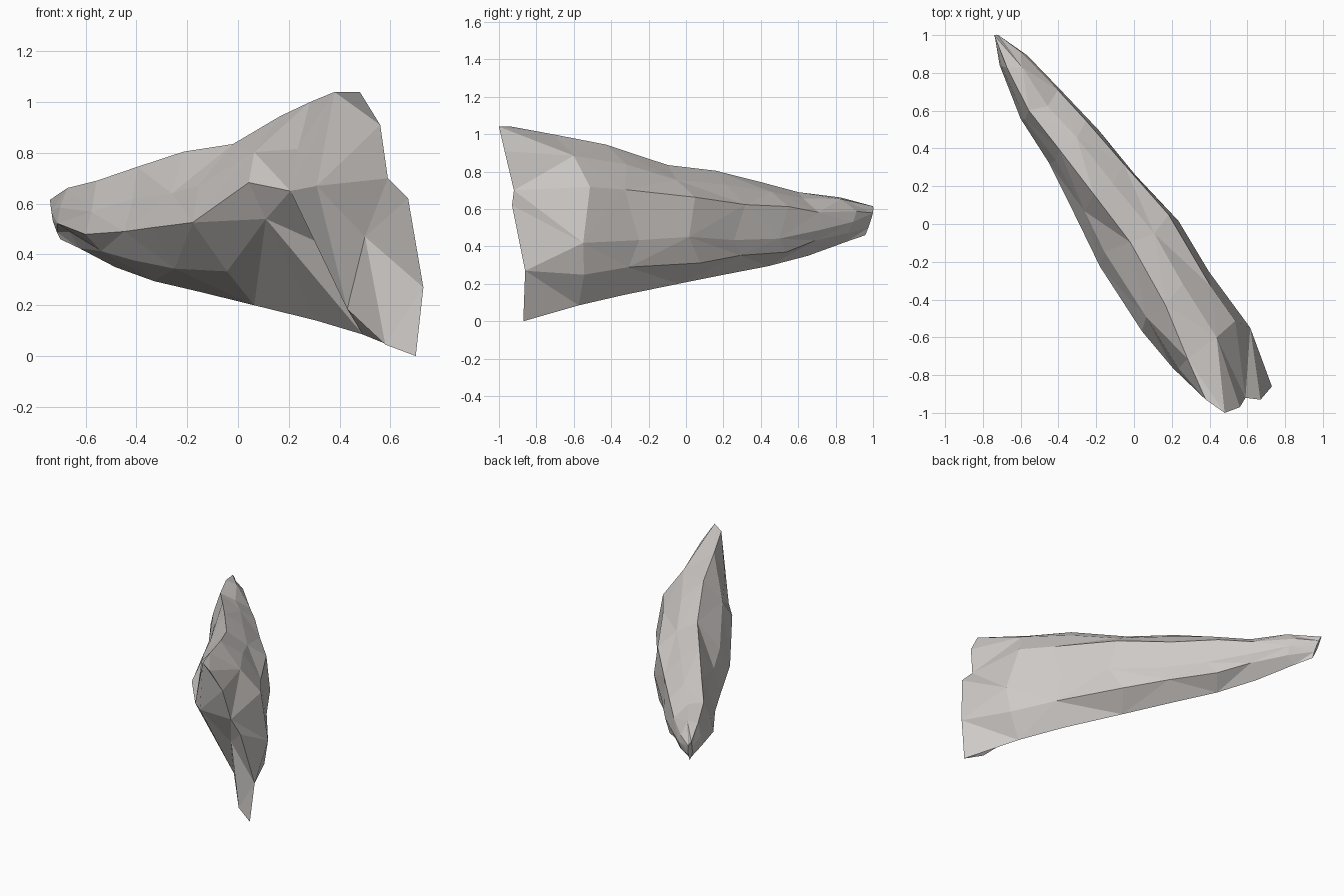
import bpy, bmesh, random
from mathutils import Vector

if "Cube" in bpy.data.objects:
    bpy.data.objects.remove(bpy.data.objects["Cube"])

random.seed(4)
AXIS = Vector((0.555, -0.832, 0))   # long direction of the slab
SIDE = Vector((0.832, 0.555, 0))    # thickness direction


def lerp(a, b, k):
    return a + (b - a) * k


# Cross-sections: s, left t/z, right t/z, crest t/z, keel t/z
stations = [
    (-1.21, -.068, .53, -.04, .54, -.061, .615, -.05, .46),
    (-1.06, -.125, .54, .025, .54, -.10, .662, -.045, .425),
    (-.81, -.19, .47, .07, .50, -.13, .69, -.04, .35),
    (-.55, -.195, .49, .12, .46, -.11, .745, -.03, .295),
    (-.25, -.225, .50, .15, .45, -.09, .805, .00, .25),
    (.07, -.275, .51, .205, .44, -.07, .835, .03, .20),
    (.45, -.28, .69, .19, .45, -.10, .945, .07, .14),
    (.75, -.252, .66, .207, .42, -.16, 1.0, .09, .085),
]


def ring_points(i, s, tl, zl, tr, zr, tt, zt, tb, zb):
    pts = [
        (tt, zt),
        (lerp(tt, tl, .65), lerp(zt, zl, .5)),
        (tl, zl),
        (lerp(tl, tb, .45), lerp(zl, zb, .6)),
        (tb, zb),
        (lerp(tb, tr, .8), lerp(zb, zr, .5)),
        (tr, zr),
        (lerp(tt, tr, .9), lerp(zt, zr, .48)),
        (lerp(tt, tr, .5), lerp(zt, zr, .18)),
    ]
    out = []
    for k, (t, z) in enumerate(pts):
        ds = dz = 0
        if i == 0:                       # slanted tip
            ds = lerp(.025, -.033, (z - zb) / (zt - zb))
        elif k not in (0, 4):            # chipped, uneven facets
            ds = random.uniform(-.05, .05)
            dz = random.uniform(-.02, .02)
            if k in (1, 3, 7, 8):
                t += random.uniform(-.01, .01)
        out.append(AXIS * (s + ds) + SIDE * t + Vector((0, 0, z + dz)))
    return out


rings = [ring_points(i, *st) for i, st in enumerate(stations)]
# Lower left ridge, stepping in towards the front
rings[-2][3] = Vector((.11, -.56, .54))
rings[-1][3] = Vector((.30, -.63, .455))

# Broken front end, oblique to the slab
rings.append([Vector(p) for p in (
    (.48, -1.0, 1.04), (.38, -.93, 1.04), (.31, -.86, .67), (.43, -.66, .185),
    (.70, -.87, 0), (.73, -.86, .27), (.67, -.93, .62), (.59, -.92, .70),
    (.56, -.97, .91))])

bm = bmesh.new()
loops = [[bm.verts.new(p) for p in r] for r in rings]
n = len(loops[0])
for i, (a, b) in enumerate(zip(loops, loops[1:])):
    for k in range(n):
        m = (k + 1) % n
        if (i + k) % 2:
            bm.faces.new((a[k], a[m], b[m]))
            bm.faces.new((a[k], b[m], b[k]))
        else:
            bm.faces.new((a[k], a[m], b[k]))
            bm.faces.new((a[m], b[m], b[k]))

# Tip cap
bm.faces.new(loops[0])

# Front cap: upper face, overhanging step, lower wedge
top, l1, l2, l3, keel, r1, r2, r3, r4 = loops[-1]
side = loops[-2][3]
hub = bm.verts.new((.50, -.79, .47))
foot = bm.verts.new((.58, -.82, .045))
for f in ((top, l1, r4), (l1, l2, r4), (l2, r3, r4), (l2, hub, r3), (l2, l3, hub),
          (l3, foot, hub), (foot, keel, r1), (foot, r1, hub), (r1, r2, hub), (r2, r3, hub),
          (l3, keel, foot)):
    bm.faces.new(f)

bmesh.ops.recalc_face_normals(bm, faces=bm.faces)
mesh = bpy.data.meshes.new("rock_slab")
bm.to_mesh(mesh)
bm.free()
rock = bpy.data.objects.new("rock_slab", mesh)
bpy.context.collection.objects.link(rock)

# Warm grey stone
stone = bpy.data.materials.new("stone")
stone.diffuse_color = (.62, .59, .57, 1)
stone.use_nodes = True
stone.node_tree.nodes["Principled BSDF"].inputs["Base Color"].default_value = stone.diffuse_color
mesh.materials.append(stone)
